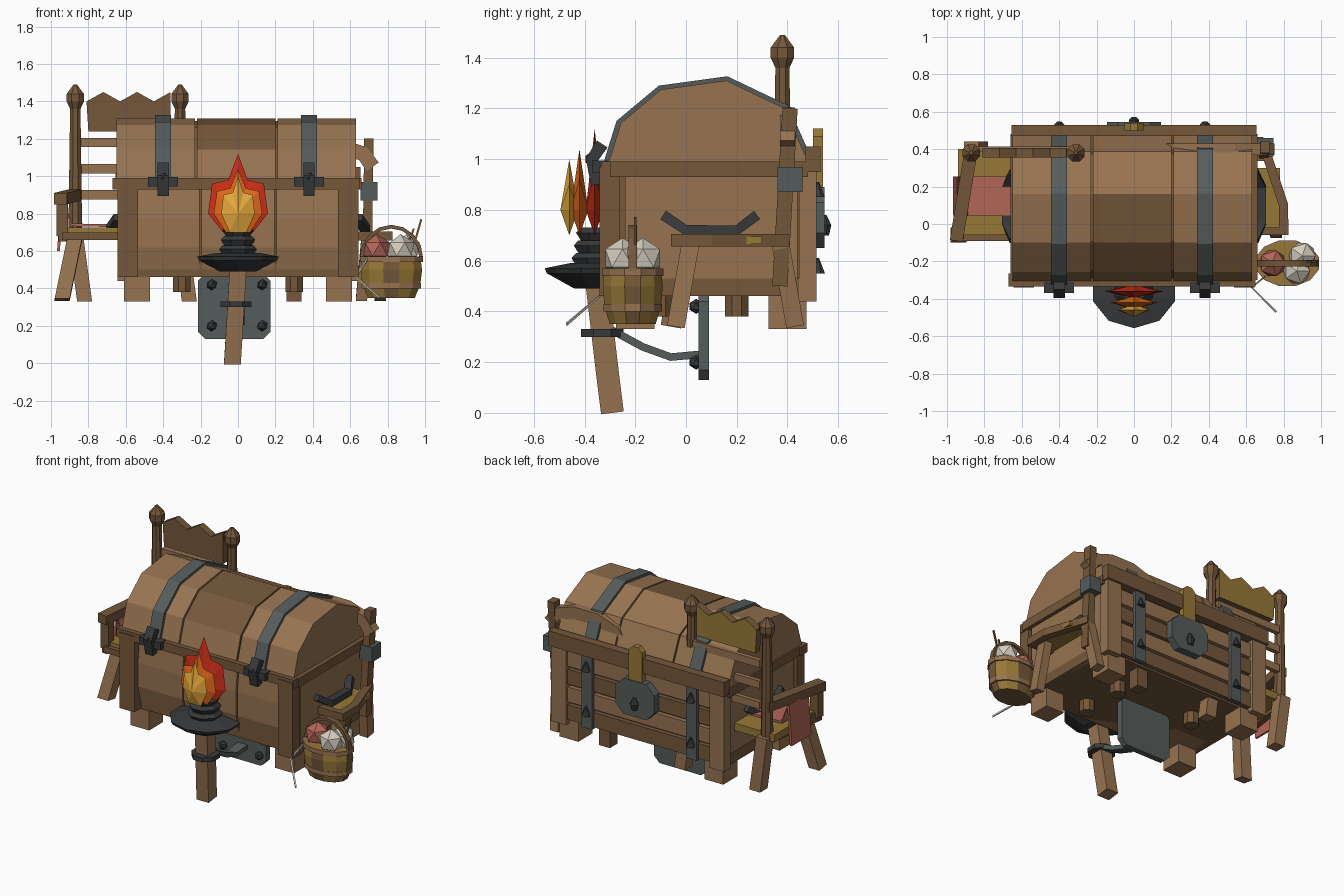
import bpy, bmesh, math
from mathutils import Vector

if "Cube" in bpy.data.objects:
    bpy.data.objects.remove(bpy.data.objects["Cube"])


def material(name, red_part, green_part, blue_part):
    mat = bpy.data.materials.new(name)
    mat.use_nodes = True
    colour = [(v / 255) ** 2.2 for v in (red_part, green_part, blue_part)] + [1]
    mat.diffuse_color = colour
    mat.node_tree.nodes["Principled BSDF"].inputs["Base Color"].default_value = colour
    return mat


light = material("light wood", 150, 115, 82)
dark = material("dark wood", 116, 88, 61)
ochre = material("ochre", 150, 120, 58)
salmon = material("salmon cloth", 178, 102, 88)
iron = material("grey iron", 86, 93, 92)
black = material("dark iron", 58, 60, 62)
red = material("flame red", 205, 50, 30)
orange = material("flame orange", 225, 105, 32)
yellow = material("flame yellow", 228, 168, 62)
cream = material("cream wool", 212, 206, 190)

X, Y, Z = Vector((1, 0, 0)), Vector((0, 1, 0)), Vector((0, 0, 1))
FLOOR, RIM, END, FRONT, BACK = 0.46, 0.97, 0.64, -0.3, 0.48
SEAT, POST_Y, ARM_X = 0.68, 0.4, -0.94


def finish(name, bm, mat):
    bmesh.ops.recalc_face_normals(bm, faces=bm.faces)
    mesh = bpy.data.meshes.new(name)
    bm.to_mesh(mesh)
    bm.free()
    mesh.materials.append(mat)
    part = bpy.data.objects.new(name, mesh)
    bpy.context.collection.objects.link(part)
    return part


def skin(name, rings, mat):
    """Join equal rings of points and cap both ends."""
    bm = bmesh.new()
    rows = [[bm.verts.new(point) for point in ring] for ring in rings]
    for low, high in zip(rows, rows[1:]):
        for i in range(len(low)):
            bm.faces.new((low[i - 1], low[i], high[i], high[i - 1]))
    bm.faces.new(rows[0])
    bm.faces.new(rows[-1])
    return finish(name, bm, mat)


def span(centre, width):
    return centre - width / 2, centre + width / 2


def prism(name, outline, axis, ends, mat):
    """Extrude a yz outline along X, or an xz outline along Y."""
    other = Y if axis == X else X
    return skin(name, [[axis * end + other * u + Z * v for u, v in outline] for end in ends], mat)


def box(name, xs, ys, zs, mat):
    corners = [(ys[0], zs[0]), (ys[1], zs[0]), (ys[1], zs[1]), (ys[0], zs[1])]
    return prism(name, corners, X, xs, mat)


def turned(name, place, profile, mat, sides=8, squash=1):
    """Stack level rings given as height and radius."""
    turns = [math.tau * (i + 0.5) / sides for i in range(sides)]
    x, y = place
    return skin(name, [[(x + r * math.cos(t), y + r * squash * math.sin(t), z) for t in turns]
                       for z, r in profile], mat)


def strip(name, path, side, width, thick, mat):
    """Bent bar along a path; side is the direction of its width."""
    path, rings = [Vector(p) for p in path], []
    for i, p in enumerate(path):
        along = path[min(i + 1, len(path) - 1)] - path[max(i - 1, 0)]
        out = side.cross(along).normalized() * thick / 2
        across = side * width / 2
        rings.append([p + across + out, p - across + out, p - across - out, p + across - out])
    return skin(name, rings, mat)


def ball(name, place, radius, mat):
    bm = bmesh.new()
    bmesh.ops.create_icosphere(bm, subdivisions=1, radius=radius)
    bmesh.ops.translate(bm, vec=place, verts=bm.verts)
    return finish(name, bm, mat)


def plate(name, xs, ys, zs, cut, mat):
    """Upright plate with cut corners."""
    (left, right), (low, high) = xs, zs
    outline = [(left + cut, low), (right - cut, low), (right, low + cut), (right, high - cut),
               (right - cut, high), (left + cut, high), (left, high - cut), (left, low + cut)]
    return prism(name, outline, Y, ys, mat)


def arch(grow):
    """Outline of the lid from front to back."""
    turns = [math.radians(a) for a in (180, 150, 118, 80, 42, 0)]
    return [(0.09 + 0.4 * grow * math.cos(t), RIM + 0.345 * grow * math.sin(t)) for t in turns]


# Chest body and arched lid, both in three sections
box("chest_core", span(0, 1.2), (FRONT + 0.03, BACK - 0.02), (FLOOR, RIM), dark)
prism("lid_lining", arch(0.96), X, span(0, 1.2), dark)
bulge = [(FRONT + 0.04, FLOOR), (FRONT, 0.62), (FRONT, 0.78), (FRONT + 0.02, RIM), (0, RIM), (0, FLOOR)]
for i in (-1, 0, 1):
    prism("front_board", bulge, X, span(i * 0.4, 0.39), light)
    lid = prism("lid_board", arch(1), X, span(i * 0.43 - 0.01, 0.42), light)
    lid.data.materials.append(dark)
    for face in lid.data.polygons:
        face.material_index = int(i == 0 and -0.2 < face.center.y < 0.1)

# Chest frame, feet and rear boards
for s in (-1, 1):
    box("side_panel", span(s * 0.62, 0.03), (FRONT + 0.06, BACK - 0.04), (FLOOR, RIM), light)
    box("side_bottom_rail", span(s * 0.62, 0.04), (FRONT, BACK), (FLOOR, FLOOR + 0.07), dark)
    box("side_top_rail", span(s * END, 0.04), (FRONT, BACK), (RIM - 0.04, RIM + 0.02), dark)
    box("front_corner_post", span(s * 0.59, 0.11), span(FRONT, 0.08), (FLOOR, RIM), dark)
    box("back_corner_post", span(s * 0.59, 0.11), span(BACK, 0.07), (FLOOR - 0.02, RIM), light)
    for y in (-0.2, POST_Y):
        box("corner_foot", span(s * 0.54, 0.14), span(y, 0.15), (0.33, FLOOR), light)
    for y in (-0.1, 0.2):
        turned("floor_stub", (s * 0.3, y), [(0.38, 0.05), (FLOOR, 0.05)], dark)
box("front_top_rail", span(-0.01, 1.32), span(FRONT, 0.07), (RIM - 0.04, RIM + 0.02), dark)
box("back_top_rail", span(0, 1.31), span(0.5, 0.06), span(1, 0.1), dark)
for i in range(4):
    box("back_board", span(0, 1.1), span(BACK, 0.03), span(0.52 + i * 0.12, 0.1), light if i % 2 else dark)

# Iron straps and clasps
for x in (-0.4, 0.38):
    prism("lid_strap", arch(1.05), X, span(x, 0.085), iron)
    strip("clasp_plate", [(x, -0.33, 1.06), (x, -0.37, 1), (x, -0.35, 0.9)], X, 0.06, 0.05, black)
    box("clasp_bar", span(x, 0.16), span(-0.34, 0.06), span(RIM, 0.05), black)
    ball("clasp_knob", (x, -0.37, 1), 0.03, black)
    box("back_strap", span(x, 0.08), span(0.5, 0.03), (FLOOR, RIM), iron)
    for z in (0.55, 0.85):
        turned("strap_spike", (x, 0.52), [(z, 0.03), (z + 0.06, 0.005)], black)

# Rear lock plate and hasp
plate("rear_lock_plate", span(0, 0.29), span(0.52, 0.05), span(0.77, 0.24), 0.06, iron)
turned("rear_lock_knob", (0, 0.545), [(0.7, 0.02), (0.74, 0.03), (0.78, 0.01)], black)
plate("rear_hasp", span(0, 0.1), span(0.52, 0.04), (0.86, 1.12), 0.03, ochre)

# Side handles
for s in (-1, 1):
    strip("side_handle", [(s * END, -0.09, 0.78), (s * SEAT, 0, 0.72), (s * SEAT, 0.2, 0.72),
                          (s * END, 0.28, 0.78)], X, 0.05, 0.04, black)

# Hanging plate and its strap to the torch
plate("hanging_plate", span(-0.02, 0.39), span(0.07, 0.04), (0.13, 0.48), 0.04, iron)
for x in (-0.14, 0.13):
    for z in (0.2, 0.42):
        ball("plate_bolt", (x, 0.04, z), 0.03, black)
strip("torch_strap", [(0, 0.05, 0.23), (0, -0.06, 0.22), (0, -0.17, 0.26), (0, FRONT, 0.33)], X, 0.07, 0.03, iron)

# Torch
bowl = (0, -0.35)
strip("torch_handle", [(-0.03, -0.29, 0), (-0.02, -0.31, 0.16), (0, -0.35, 0.5)], X, 0.09, 0.09, light)
turned("torch_clamp", (-0.01, -0.33), [(0.3, 0.09), (0.33, 0.09)], black)
turned("torch_dish", bowl, [(0.49, 0.1), (0.55, 0.22), (0.57, 0.23), (0.59, 0.12)], black, 10, 0.9)
for i in range(3):
    z, r = 0.58 + i * 0.05, 0.11 - i * 0.01
    turned("torch_collar", bowl, [(z, r - 0.02), (z + 0.03, r), (z + 0.05, r - 0.02)], black)


def flame(name, y, width, height, mat):
    """Three-pointed star, thick in the middle and sharp at the rim."""
    bm = bmesh.new()
    rim = [bm.verts.new((x, y, 0.7)) for x in (width / 2, -width / 2)]
    for i in range(7):
        turn, reach = math.pi * (1 - i / 6), 0.65 if i in (2, 4) else 1
        rim.append(bm.verts.new((width * reach * math.cos(turn), y, 0.8 + height * reach * math.sin(turn))))
    for depth in (-0.035, 0.035):
        middle = bm.verts.new((0, y + depth, 0.8))
        for i in range(len(rim)):
            bm.faces.new((rim[i - 1], rim[i], middle))
    finish(name, bm, mat)


flame("back_flame", -0.36, 0.16, 0.32, red)
flame("middle_flame", -0.42, 0.13, 0.24, orange)
flame("front_flame", -0.46, 0.09, 0.2, yellow)

# Large chair: posts, headboard and slats
for x in (-0.87, -0.31):
    strip("rear_chair_leg", [(x + 0.05, POST_Y, 0.33), (x, POST_Y, 0.7)], X, 0.08, 0.08, light)
    turned("chair_post", (x, POST_Y - 0.02), [(SEAT, 0.04), (1.37, 0.03)], dark)
    turned("post_knob", (x, POST_Y - 0.02), [(1.36, 0.03), (1.4, 0.05), (1.44, 0.05), (1.49, 0.01)], dark)
crest = [(-0.81 + i * 0.09, 1.4 + 0.05 * (i % 2)) for i in range(6)]
headboard = prism("headboard", crest + [(-0.36, 1.24), (-0.8, 1.24)], Y, span(0.38, 0.05), dark)
headboard.data.materials.append(ochre)
for face in headboard.data.polygons:
    face.material_index = int(face.normal.y > 0.5)
for z in (0.9, 1.04, 1.18):
    box("chair_slat", (-0.84, -0.34), span(POST_Y, 0.03), span(z, 0.05), light)

# Large chair: seat, arm and cloth
box("large_seat", (ARM_X, -END), (-0.06, POST_Y), span(SEAT + 0.02, 0.05), ochre)
strip("seat_edge", [(-0.88, POST_Y, SEAT), (ARM_X, -0.08, SEAT)], Z, 0.06, 0.04, dark)
box("seat_front_rail", (ARM_X, -END), span(-0.07, 0.04), span(SEAT, 0.04), dark)
strip("armrest", [(-0.87, POST_Y, 0.9), (ARM_X - 0.01, -0.09, 0.88)], Z, 0.06, 0.07, dark)
strip("armrest_post", [(ARM_X, -0.05, SEAT), (ARM_X, -0.05, 0.87)], X, 0.06, 0.06, dark)
strip("front_chair_leg", [(ARM_X, -0.06, 0.34), (-0.87, 0, SEAT)], X, 0.08, 0.08, light)
strip("draped_cloth", [(-END, 0.15, 0.735), (-0.89, 0.15, 0.74), (ARM_X, 0.15, 0.87), (-0.96, 0.15, 0.6)],
      Y, 0.21, 0.015, salmon)

# Small chair on the other end
strip("small_chair_post", [(0.69, POST_Y - 0.03, 0.5), (0.7, POST_Y + 0.01, 1.2)], X, 0.05, 0.06, dark)
box("post_clamp", span(0.7, 0.09), span(0.41, 0.1), span(0.92, 0.1), iron)
bow = [(0.45 + 0.27 * math.cos(t), POST_Y, 1.05 + 0.12 * math.sin(t)) for t in (math.pi * i / 5 for i in range(6))]
strip("curved_backrest", bow, Y, 0.06, 0.08, light)
strip("small_seat_edge", [(0.7, POST_Y, SEAT), (0.8, 0.1, SEAT), (0.8, -0.06, SEAT)], Z, 0.05, 0.05, dark)
box("small_seat", (END, 0.78), (-0.05, 0.3), span(SEAT, 0.03), ochre)
box("small_seat_front", (END, 0.8), span(-0.04, 0.04), span(SEAT, 0.05), dark)
strip("small_front_leg", [(0.76, -0.04, 0.34), (0.74, 0.02, SEAT)], X, 0.06, 0.07, light)
strip("small_back_leg", [(0.66, 0.43, 0.34), (0.69, 0.37, SEAT)], X, 0.06, 0.07, light)
box("inner_back_leg", span(0.3, 0.08), span(POST_Y, 0.08), (0.33, FLOOR), dark)

# Basket of yarn
hold = (0.82, -0.21)
basket = turned("basket", hold, [(0.35, 0.13), (0.42, 0.16), (0.5, 0.17), (0.57, 0.16)], ochre, 12, 0.72)
basket.data.materials.append(dark)
for i, face in enumerate(basket.data.polygons):
    face.material_index = int(i % 3 == 0)
for z, r in ((0.4, 0.165), (0.54, 0.175)):
    turned("basket_band", hold, [(z, r), (z + 0.03, r)], light, 12, 0.72)
hoop = [(hold[0] + 0.16 * math.cos(t), hold[1], 0.56 + 0.17 * math.sin(t)) for t in (math.pi * i / 8 for i in range(9))]
strip("basket_handle", hoop, Y, 0.035, 0.02, dark)
ball("salmon_yarn", (0.74, -0.21, 0.61), 0.08, salmon)
for x, y in ((0.87, -0.25), (0.9, -0.17)):
    ball("cream_yarn", (x, y, 0.61), 0.08, cream)
for x, z in ((0.94, 0.72), (0.98, 0.77)):
    strip("knitting_needle", [(x - 0.06, -0.2, 0.56), (x, -0.2, z)], Y, 0.01, 0.01, dark)
strip("loose_thread", [(0.7, -0.28, 0.57), (0.63, -0.34, 0.46), (0.76, -0.47, 0.35)], Z, 0.01, 0.01, cream)
